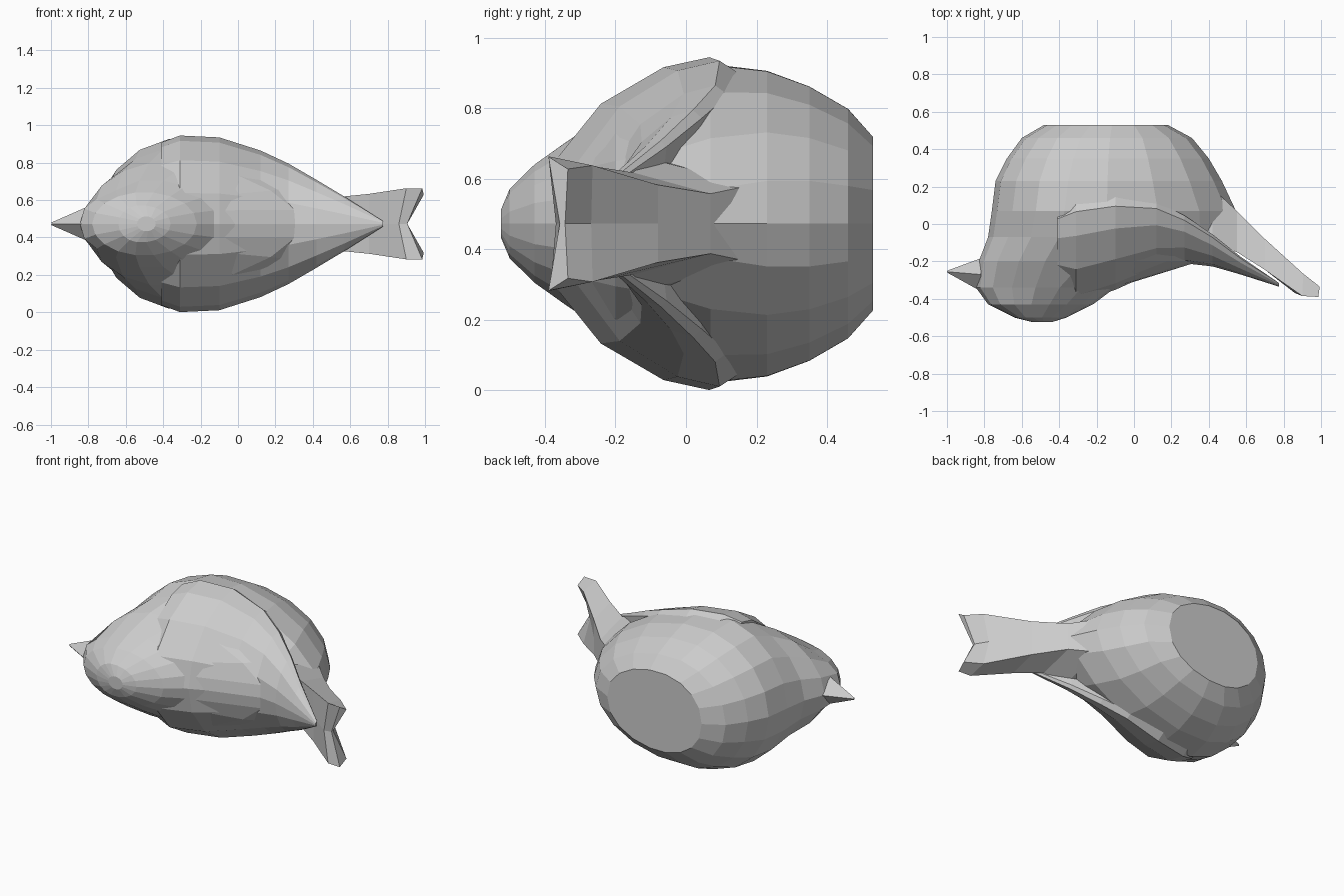
import bpy, bmesh
from math import cos, sin, pi

MID = 0.473  # symmetry plane height (the bird lies on its side)


def loft(name, rings):
    """Skin a list of equal-length closed rings and cap both ends."""
    bm = bmesh.new()
    rows = [[bm.verts.new(p) for p in ring] for ring in rings]
    n = len(rows[0])
    for a, b in zip(rows, rows[1:]):
        for i in range(n):
            j = (i + 1) % n
            bm.faces.new((a[i], a[j], b[j], b[i]))
    bm.faces.new(rows[0])
    bm.faces.new(rows[-1])
    bmesh.ops.recalc_face_normals(bm, faces=bm.faces)
    me = bpy.data.meshes.new(name)
    bm.to_mesh(me)
    bm.free()
    ob = bpy.data.objects.new(name, me)
    bpy.context.collection.objects.link(ob)
    return ob


def mirrored(half):
    """Close a half section (x, y, dz) around the symmetry plane."""
    ring = [(x, y, MID + d) for x, y, d in half]
    return ring + [(x, y, MID - d) for x, y, d in reversed(half) if d > 1e-6]


# Body and head: egg-shaped layers
# (y, front x, back x, widest x, half width, rear taper, front taper)
layers = [
    (0.53, -0.48, 0.18, -0.18, 0.25, 0.9, 0.9),
    (0.46, -0.60, 0.31, -0.22, 0.33, 1.05, 0.95),
    (0.35, -0.68, 0.40, -0.25, 0.395, 1.1, 1.0),
    (0.23, -0.74, 0.47, -0.27, 0.44, 1.2, 1.0),
    (0.07, -0.76, 0.545, -0.29, 0.46, 1.45, 1.05),
    (-0.07, -0.78, 0.56, -0.32, 0.405, 1.6, 1.1),
    (-0.20, -0.83, 0.35, -0.40, 0.33, 1.4, 1.1),
    (-0.34, -0.845, -0.10, -0.46, 0.235, 1.1, 1.0),
    (-0.43, -0.78, -0.22, -0.50, 0.17, 1.0, 1.0),
    (-0.50, -0.64, -0.36, -0.52, 0.10, 1.0, 1.0),
    (-0.525, -0.54, -0.44, -0.49, 0.04, 1.0, 1.0),
]
SIDES = 18
rings = []
for y, xf, xb, xw, hw, rear, front in layers:
    ring = []
    for i in range(SIDES):
        t = 2 * pi * i / SIDES
        c, s = cos(t), sin(t)
        x = xw + c * (xb - xw if c > 0 else xw - xf)
        d = hw * abs(s) ** (rear if c > 0 else front)
        if y == -0.34 and -0.82 < x < -0.62:  # shallow eye hollows
            d *= 0.88
        ring.append((x, y, MID + (d if s > 0 else -d)))
    rings.append(ring)
loft("body", rings)

# Beak: four-sided spike
loft("beak", [
    mirrored([(-0.80, -0.37, 0), (-0.82, -0.27, 0.085), (-0.81, -0.18, 0)]),
    mirrored([(-0.995, -0.262, 0), (-1.0, -0.255, 0.006), (-0.995, -0.248, 0)]),
])

# Folded wings: sections along the back (x, ridge y, lower edge y, half width)
wing = [
    (-0.41, -0.36, 0.07, 0.435),
    (-0.31, -0.42, 0.12, 0.472),
    (-0.10, -0.352, 0.145, 0.462),
    (0.12, -0.252, 0.12, 0.392),
    (0.27, -0.21, 0.045, 0.322),
    (0.42, -0.227, -0.055, 0.235),
    (0.57, -0.27, -0.175, 0.145),
    (0.775, -0.335, -0.315, 0.015),
]
rings = []
for x, top, edge, hw in wing:
    h = edge - top
    rings.append(mirrored([
        (x, top, 0),
        (x, top + 0.07 * h, 0.35 * hw),
        (x, top + 0.33 * h, 0.72 * hw),
        (x, top + 0.66 * h, 0.94 * hw),
        (x, edge - 0.10 * h, hw),
        (x, edge, 0.93 * hw),
        (x, edge - 0.05 * h, 0.60 * hw),
        (x, edge - 0.10 * h, 0),
    ]))
loft("folded_wings", rings)

# Tail: flaring fan with a notched end
# (x, top y, bottom y, top half width, bottom half width, notch)
tail = [
    (0.20, -0.10, 0.26, 0.20, 0.14, 0.0),
    (0.42, -0.11, 0.19, 0.185, 0.11, 0.0),
    (0.55, -0.15, 0.07, 0.145, 0.085, 0.0),
    (0.70, -0.245, -0.08, 0.16, 0.11, 0.0),
    (0.90, -0.385, -0.265, 0.19, 0.165, 0.04),
    (0.985, -0.39, -0.335, 0.19, 0.155, 0.08),
]
rings = []
for x, top, bot, wt, wb, notch in tail:
    rings.append(mirrored([
        (x - notch, top + 0.4 * notch, 0),
        (x, top, wt),
        (x + 0.1 * notch, bot, wb),
        (x - notch, bot - 0.1 * notch, 0),
    ]))
loft("tail", rings)
